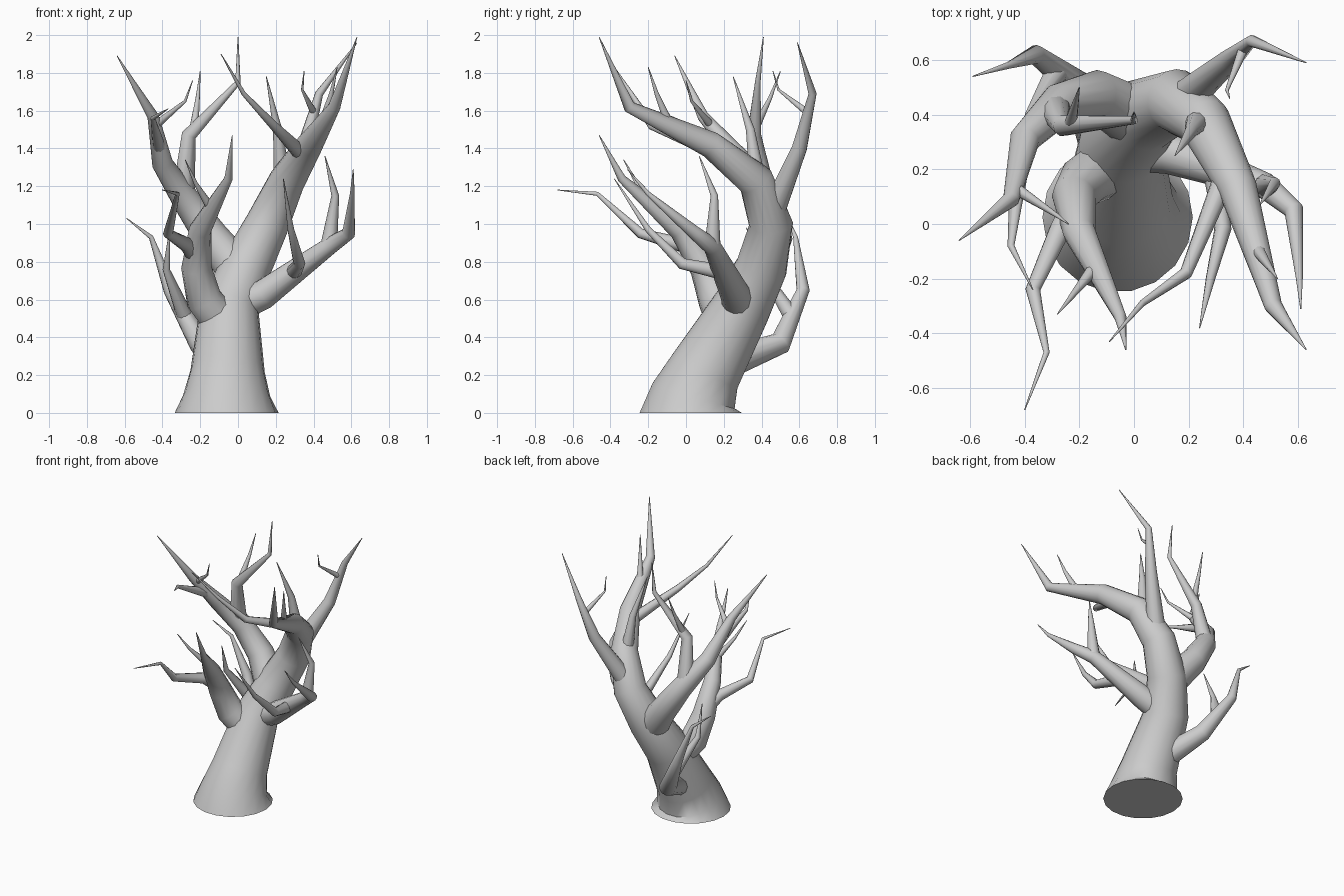
import bpy, bmesh, math
from mathutils import Vector

if "Cube" in bpy.data.objects:
    bpy.data.objects.remove(bpy.data.objects["Cube"])

paths = {}  # centre lines of the parts built so far


def tube(name, p, radius, sides):
    """Tube along path p, tapering evenly to a point; the trunk flares at its foot."""
    dist = [0]
    for a, b in zip(p, p[1:]):
        dist.append(dist[-1] + (b - a).length)
    bm = bmesh.new()
    rings, side = [], Vector((1, 0, 0))
    for i, c in enumerate(p):
        before = (c - p[i - 1]).normalized() if i else Vector()
        after = (p[i + 1] - c).normalized() if i + 1 < len(p) else Vector()
        t = (before + after).normalized()
        r = max(radius * (1 - dist[i] / dist[-1]), .002)
        if name == "trunk":
            r += .07 * math.exp(-dist[i] / .12)
            if i == 0:
                t = Vector((0, 0, 1))
        side = (side - t * side.dot(t)).normalized()
        up = t.cross(side)
        angles = [2 * math.pi * k / sides for k in range(sides)]
        rings.append([bm.verts.new(c + r * (side * math.cos(a) + up * math.sin(a))) for a in angles])
    for a, b in zip(rings, rings[1:]):
        for k in range(sides):
            j = (k + 1) % sides
            bm.faces.new((a[k], a[j], b[j], b[k]))
    bm.faces.new(rings[0][::-1])
    bm.faces.new(rings[-1])
    me = bpy.data.meshes.new(name)
    bm.to_mesh(me)
    bm.free()
    ob = bpy.data.objects.new(name, me)
    bpy.context.collection.objects.link(ob)
    bpy.context.view_layer.objects.active = ob
    ob.select_set(True)
    bpy.ops.object.shade_smooth_by_angle(angle=math.radians(50))
    ob.select_set(False)
    paths[name] = p


def grow(name, parent, u, radius, *pts, sides=10):
    """Branch leaving the parent's centre line at point number u."""
    q, i = paths[parent], int(u)
    p = [q[i].lerp(q[i + 1], u - i)] + [Vector(v) for v in pts]
    if len(p) == 2:  # small twig: add a slight sag before the tip
        p.insert(1, p[0].lerp(p[1], .6) - Vector((0, 0, .02)))
    tube(name, p, radius, sides)


# Trunk flowing into the main right limb
tube("trunk", [Vector(v) for v in (
    (-.06, .025, 0), (-.06, .04, .09), (-.055, .1, .22), (-.045, .29, .55), (.04, .4, .77),
    (.155, .45, 1), (.26, .37, 1.23), (.38, .13, 1.42), (.51, -.3, 1.62), (.63, -.46, 1.99))], .205, 18)

# Large limbs
grow("left_limb", "trunk", 3.8, .115, (-.14, .47, .93), (-.27, .44, 1.12), (-.4, .31, 1.32),
     (-.45, .09, 1.57), (-.64, -.06, 1.89), sides=14)
grow("front_left_limb", "trunk", 2.7, .115, (-.18, .16, .6), (-.22, .1, .77), (-.2, -.03, .97),
     (-.05, -.34, 1.24), (-.03, -.46, 1.47), sides=12)
grow("front_right_limb", "trunk", 3, .095, (.14, .26, .63), (.48, .14, .88), (.585, .05, .95),
     (.605, -.2, 1.16), (.61, -.31, 1.29), sides=12)
grow("back_limb", "trunk", 2, .095, (-.2, .5, .37), (-.36, .62, .65), (-.46, .58, .93),
     (-.59, .54, 1.03), sides=12)

# Secondary branches
grow("back_right_branch", "trunk", 5.1, .07, (.35, .6, 1.4), (.43, .67, 1.69), (.63, .59, 1.96))
grow("centre_branch", "left_limb", 2.15, .06, (-.26, .36, 1.47), (0, .38, 1.75), (0, .41, 1.99))
grow("cross_branch", "trunk", 6.7, .043, (.19, -.18, 1.52), (.03, -.29, 1.69), (-.09, -.43, 1.9))
grow("upright_branch", "trunk", 5.8, .05, (.21, .34, 1.5), (.15, .25, 1.78))
grow("back_limb_branch", "back_limb", 1.5, .045, (-.38, .4, .76), (-.36, .32, .98))
grow("low_front_branch", "front_left_limb", 2.2, .047, (-.27, -.02, .89), (-.37, -.24, .95),
     (-.32, -.47, 1.16), (-.4, -.68, 1.18))
grow("right_upright_branch", "front_right_limb", 2, .045, (.515, .15, 1.15), (.46, .07, 1.36))
grow("right_front_branch", "front_right_limb", 1.45, .044, (.325, -.02, .79), (.28, -.2, .97), (.24, -.38, 1.24))

# Twigs
grow("back_right_twig", "back_right_branch", 1.65, .02, (.34, .49, 1.71), (.35, .46, 1.81))
grow("centre_twig", "centre_branch", 1.1, .025, (-.2, .5, 1.81))
grow("outer_twig", "trunk", 7.5, .027, (.525, -.2, 1.83))
grow("left_inner_twig", "left_limb", 3.8, .023, (-.28, .03, 1.65), (-.24, 0, 1.76))
grow("left_front_twig", "left_limb", 3.3, .038, (-.45, -.08, 1.56), (-.37, -.24, 1.61))
grow("front_left_twig", "front_left_limb", 3.4, .025, (-.28, -.33, 1.34))
